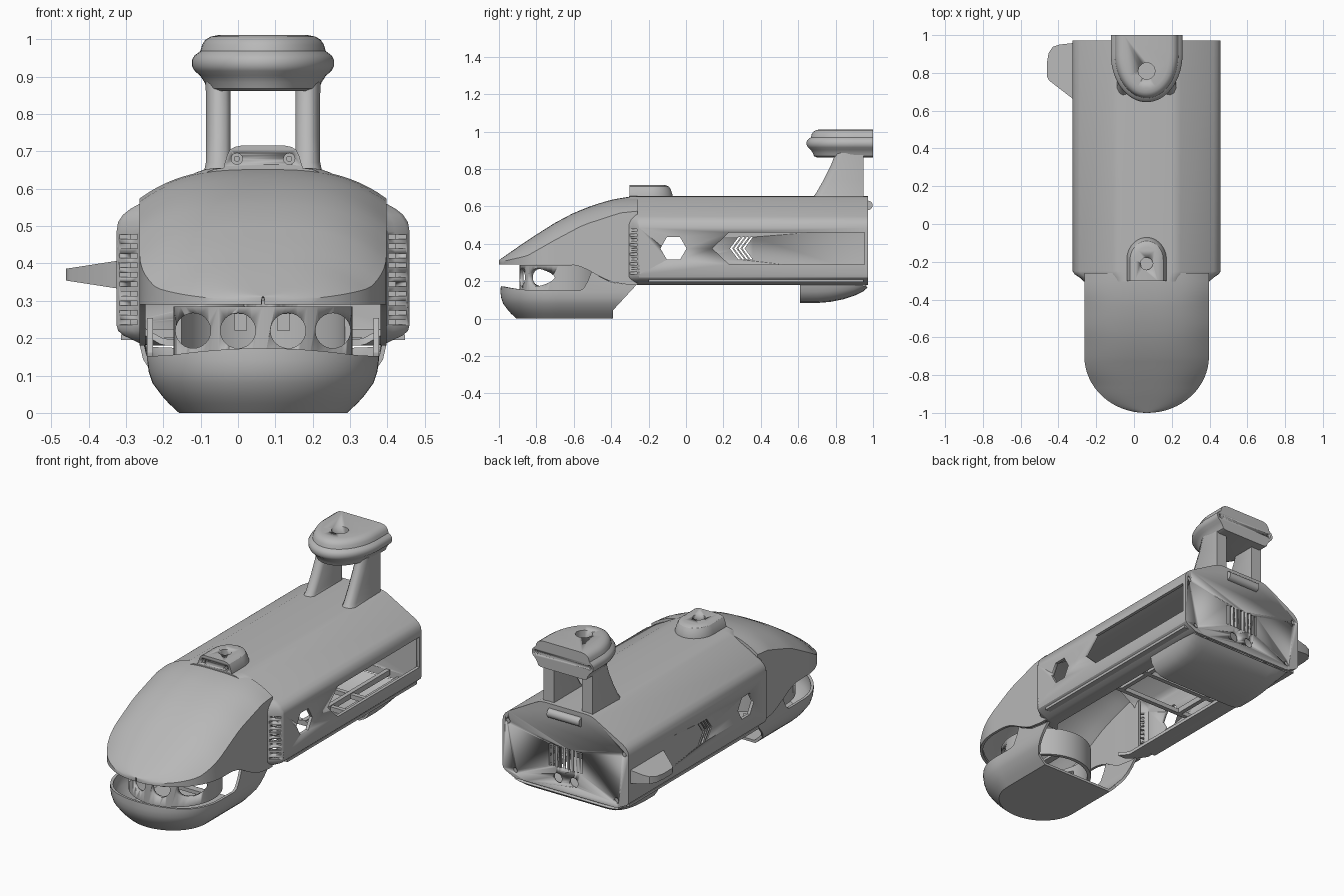
import bpy, bmesh, math
from mathutils import Vector

if "Cube" in bpy.data.objects:
    bpy.data.objects.remove(bpy.data.objects["Cube"])

C = 0.067  # centre line of the hull
mat = bpy.data.materials.new("light grey")
mat.diffuse_color = (0.48, 0.48, 0.48, 1)
mat.use_nodes = True
mat.node_tree.nodes["Principled BSDF"].inputs["Base Color"].default_value = mat.diffuse_color


def interp(table, y):
    if y <= table[0][0]:
        return table[0][1]
    for (a, p), (b, q) in zip(table, table[1:]):
        if y <= b:
            return p + (q - p) * (y - a) / (b - a)
    return table[-1][1]


def apply(ob, mod):
    bpy.context.view_layer.objects.active = ob
    bpy.ops.object.modifier_apply(modifier=mod.name)


def finish(name, bm, thick=0, angle=32):
    bmesh.ops.recalc_face_normals(bm, faces=bm.faces[:])
    me = bpy.data.meshes.new(name)
    bm.to_mesh(me)
    bm.free()
    ob = bpy.data.objects.new(name, me)
    bpy.context.collection.objects.link(ob)
    me.materials.append(mat)
    bpy.ops.object.select_all(action='DESELECT')
    ob.select_set(True)
    bpy.context.view_layer.objects.active = ob
    if thick:
        m = ob.modifiers.new("wall", 'SOLIDIFY')
        m.thickness, m.offset = thick, -1
        apply(ob, m)
    bpy.ops.object.shade_smooth_by_angle(angle=math.radians(angle))
    return ob


def loft(bm, rows, wrap=False, cap0=False, cap1=False):
    v = [[bm.verts.new(p) for p in r] for r in rows]
    n = len(rows[0])
    for a, b in zip(v, v[1:]):
        for i in range(n if wrap else n - 1):
            j = (i + 1) % n
            bm.faces.new((a[i], a[j], b[j], b[i]))
    if cap0:
        bm.faces.new(v[0])
    if cap1:
        bm.faces.new(v[-1])


def prism(bm, axis, pts, lo, hi):
    put = {'x': lambda p, d: (d, p[0], p[1]), 'y': lambda p, d: (p[0], d, p[1]),
           'z': lambda p, d: (p[0], p[1], d)}[axis]
    loft(bm, [[put(p, d) for p in pts] for d in (lo, hi)], True, True, True)


def box(bm, x0, x1, y0, y1, z0, z1):
    prism(bm, 'z', [(x0, y0), (x1, y0), (x1, y1), (x0, y1)], z0, z1)


def circle(a, b, r, n=24):
    return [(a + r * math.cos(2 * math.pi * i / n), b + r * math.sin(2 * math.pi * i / n)) for i in range(n)]


def cut(ob, bm):
    tool = finish("cutter", bm)
    tool.hide_render = True
    m = ob.modifiers.new("cut", 'BOOLEAN')
    m.operation, m.solver, m.object = 'DIFFERENCE', 'EXACT', tool
    apply(ob, m)
    bpy.data.objects.remove(tool)


def u_shape(w, y_mid, y_tip, y_end, n=24, k=1):
    """U outline: rounded at y_tip, straight legs to y_end."""
    leg = [y_end + (y_mid - y_end) * i / k for i in range(k)]
    arc = [math.pi * i / n for i in range(n + 1)]
    return ([(C - w, y) for y in leg]
            + [(C - w * math.cos(a), y_mid + (y_tip - y_mid) * math.sin(a)) for a in arc]
            + [(C + w, y) for y in reversed(leg)])


# Hull shell, open underneath, narrowing to the head
half = [(0, .655), (.13, .655), (.155, .652), (.18, .643), (.355, .546), (.375, .53), (.388, .51), (.392, .485),
        (.392, .235), (.388, .22), (.375, .208), (.325, .184), (.305, .18), (.25, .18)]


def section(sc):
    h = [(x * sc, z) for x, z in half]
    return [(C - x, z) for x, z in reversed(h)] + [(C + x, z) for x, z in h[1:]]


bm = bmesh.new()
loft(bm, [[(x, y, z) for x, z in section(s)] for y, s in
          ((-.305, .845), (-.285, .9), (-.265, .975), (-.25, 1), (.965, 1))])
hull = finish("hull_shell", bm, .018)

# Hull openings: hex window, access hatch, chevrons and cheek vents
bm = bmesh.new()
prism(bm, 'x', circle(-.067, .375, .07, 6), -.6, .7)
cut(hull, bm)
bm = bmesh.new()
prism(bm, 'x', [(.14, .375), (.23, .29), (.955, .29), (.955, .46), (.23, .46)], .25, .7)
for i in range(4):
    y = .235 + i * .022
    prism(bm, 'x', [(y, .375), (y + .045, .315), (y + .056, .315), (y + .012, .375), (y + .056, .435), (y + .045, .435)],
          -.5, -.2)
for s in (-1, 1):
    for i in range(10):
        z = .242 + i * .0255
        a, b = sorted((C + s * .336, C + s * .45))
        box(bm, a, b, -.33, -.262, z - .006, z + .006)
cut(hull, bm)

# Tail plate with grille, ports and screw holes
bm = bmesh.new()
prism(bm, 'y', section(1), .958, .972)
tail = finish("tail_plate", bm)
bm = bmesh.new()
for i in range(9):
    x = C + (i - 4) * .024
    box(bm, x - .007, x + .007, .9, 1.1, .31, .43)
for s in (-1, 1):
    prism(bm, 'y', circle(C + s * .05, .25, .027), .9, 1.1)
    for x, z in ((.36, .49), (.315, .222)):
        prism(bm, 'y', circle(C + s * x, z, .015, 16), .962, 1.1)
cut(tail, bm)
bm = bmesh.new()
prism(bm, 'x', circle(.973, .605, .025), C - .1, C + .1)
finish("tail_bar", bm)

# Upper head dome
top = [(-1, .312), (-.9, .382), (-.8, .449), (-.7, .512), (-.6, .565), (-.5, .605), (-.4, .635), (-.3, .652), (-.25, .655)]
crease = [(-1, .301), (-.85, .335), (-.7, .42), (-.55, .50), (-.35, .565), (-.25, .575)]
lip = [(-1, .29), (-.62, .29), (-.55, .275), (-.48, .235), (-.4, .195), (-.3, .18)]
stations = [(-.26 - .044 * i, .33) for i in range(10)]
stations += [(-.7 - .3 * math.sin(a), .004 + .326 * math.cos(a)) for a in [math.pi / 2 * i / 16 for i in range(17)]]
rows = []
for y, w in stations:
    t, c, b = interp(top, y), interp(crease, y), interp(lip, y)
    arc = [(C + w * i / 14, y, c + (t - c) * (1 - abs(i / 14) ** 3)) for i in range(-14, 15)]
    rows.append([(C - w, y, b)] + arc + [(C + w, y, b)])
bm = bmesh.new()
loft(bm, rows)
finish("upper_head", bm, .015)

# Lower jaw with rear struts rising to the hull
rim = [(-1, .155), (-.57, .15), (-.54, .165), (-.525, .2), (-.515, .262), (-.48, .234), (-.4, .194), (-.3, .18)]
rows = []
for z, inset, end in ((0, .085, -.39), (.025, .058, -.39), (.045, .04, -.39), (.08, .014, -.357), (.11, .004, -.33), (.14, 0, -.302)):
    rows.append([(x, y, z) for x, y in u_shape(.31 - inset, -.7, -.992 + inset, end, 32, 20)])
rows.append([(x, y, interp(rim, y) + .018 * max(0, (-.85 - y) / .14) ** 1.5 if y < -.85 else interp(rim, y))
             for x, y in u_shape(.31, -.7, -.99, -.265, 32, 20)])
bm = bmesh.new()
loft(bm, rows, cap0=True)
finish("lower_jaw", bm, .015)

# Sensor ring in the mouth with four round ports
bm = bmesh.new()
loft(bm, [[(x, y, z) for x, y in circle(C, -.65, .24, 48)] for z in (.125, .285)], True)
ring = finish("sensor_ring", bm, .02)
bm = bmesh.new()
for x in (-.187, -.067, .067, .187):
    prism(bm, 'y', circle(C + x, .22, .047), -1, -.68)
cut(ring, bm)
bm = bmesh.new()
box(bm, C - .225, C + .225, -.67, -.63, .13, .15)
for x in (-.06, .055):
    box(bm, C + x - .017, C + x + .017, -.85, -.83, .22, .265)
    box(bm, C + x - .02, C + x + .02, -.86, -.44, .265, .28)
finish("ring_frame", bm)

# Rear belly pan
rows = []
for y, z in ((.61, .095), (.7, .095), (.77, .101), (.84, .115), (.9, .135), (.94, .155), (.962, .174)):
    d = .183 - z
    h = [(.22, z), (.26, z + .06 * d), (.29, z + .25 * d), (.31, z + .6 * d), (.318, .183)]
    rows.append([(C - x, y, q) for x, q in reversed(h)] + [(C + x, y, q) for x, q in h])
bm = bmesh.new()
loft(bm, rows)
finish("belly_pan", bm, .012)

# Inner floor frame
bm = bmesh.new()
for y in (.2, .42, .6):
    box(bm, C - .37, C + .37, y, y + .025, .2, .225)
for s in (-1, 1):
    x = C + s * .2
    box(bm, x - .012, x + .012, .2, .95, .2, .23)
    x = C + s * .34
    box(bm, x - .04, x + .04, -.2, .95, .195, .21)
finish("inner_frame", bm)

# Mast legs
for s, side in ((-1, "left"), (1, "right")):
    bm = bmesh.new()
    rows = []
    for z, y0, o in ((.645, .675, .158), (.67, .695, .153), (.74, .735, .152), (.82, .775, .152), (.885, .8, .154)):
        xs = [(.087, .95), (.152, .95), (o, y0 + .04), (o - .012, y0 + .012), (.125, y0), (.1, y0 + .006), (.087, y0 + .025)]
        rows.append([(C + s * x, y, z) for x, y in xs])
    loft(bm, rows, True, True, True)
    finish("mast_leg_" + side, bm, 0, 50)

# Mast cap with bulging band
bm = bmesh.new()
loft(bm, [[(x, y, z) for x, y in u_shape(w, .9, .835 - w, 1, 32)] for z, w in
          ((.862, .135), (.868, .15), (.885, .157), (.902, .168), (.915, .183), (.928, .19), (.945, .19),
           (.957, .183), (.968, .168), (.985, .163), (.998, .155), (1.007, .14), (1.011, .12))], True, True, True)
cap = finish("mast_cap", bm)
bm = bmesh.new()
prism(bm, 'z', circle(C, .81, .045, 12), .96, 1.1)
for s in (-1, 1):
    prism(bm, 'y', circle(C + s * .165, .937, .012, 16), .985, 1.1)
cut(cap, bm)

# Forehead pod with two front lenses
bm = bmesh.new()
loft(bm, [[(x, y, z) for x, y in u_shape(w, -.19, -.19 + w * 1.13, -.303)] for z, w in
          ((.64, .106), (.66, .105), (.69, .096), (.705, .088), (.712, .075), (.715, .06))], True, True, True)
pod = finish("forehead_pod", bm)
bm = bmesh.new()
prism(bm, 'z', circle(C, -.21, .033, 12), .685, .8)
for s in (-1, 1):
    prism(bm, 'y', circle(C + s * .07, .68, .015, 20), -.4, -.285)
cut(pod, bm)
bm = bmesh.new()
for s in (-1, 1):
    prism(bm, 'y', circle(C + s * .07, .68, .008, 16), -.302, -.28)
finish("pod_lenses", bm)

# Left side fin, thinning to its tip
fin = [(-.32, .66), (-.34, .675), (-.45, .76), (-.46, .78), (-.46, .86), (-.452, .905), (-.43, .938), (-.395, .95), (-.32, .958)]
bm = bmesh.new()
loft(bm, [[(x, y, .37 + s * (.0375 - (-.32 - x) * .155)) for x, y in fin] for s in (-1, 1)], True, True, True)
finish("side_fin", bm)
